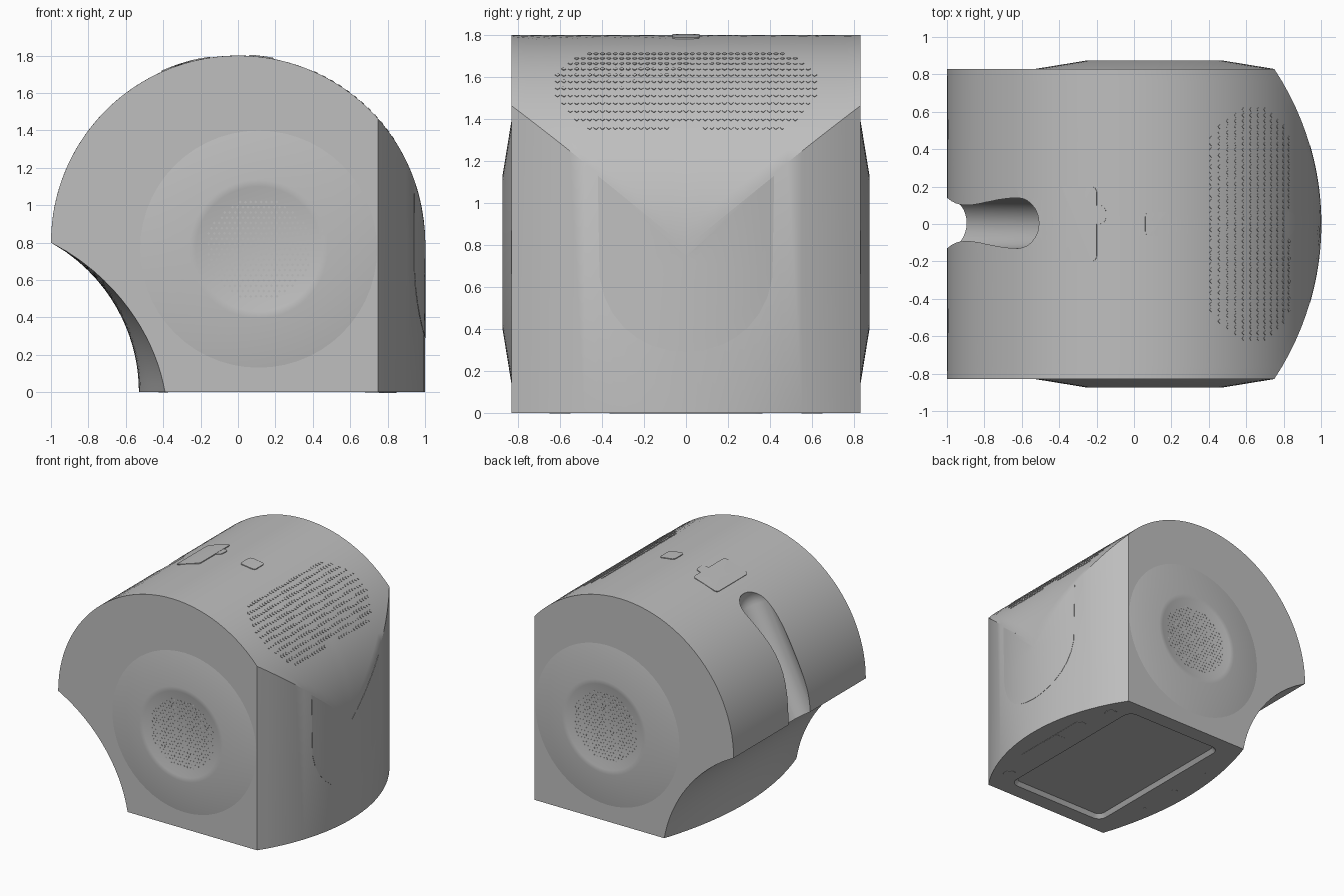
import bpy, bmesh, math
from mathutils import Vector, Matrix

cube = bpy.data.objects.get("Cube")
if cube:
    bpy.data.objects.remove(cube, do_unlink=True)

grey = bpy.data.materials.new("mid_grey")
grey.use_nodes = True
COLOUR = (0.52, 0.52, 0.52, 1)
grey.diffuse_color = COLOUR
grey.node_tree.nodes["Principled BSDF"].inputs["Base Color"].default_value = COLOUR

HALF = 0.83          # half depth of the body
AXIS = 0.8           # height of the round top's axis
DISC = (0.11, 0.765)  # centre of the side speakers


def make(name, bm, smooth=True):
    bmesh.ops.recalc_face_normals(bm, faces=bm.faces)
    mesh = bpy.data.meshes.new(name)
    bm.to_mesh(mesh)
    bm.free()
    mesh.materials.append(grey)
    ob = bpy.data.objects.new(name, mesh)
    bpy.context.collection.objects.link(ob)
    if smooth:
        smooth_shade(ob)
    return ob


def smooth_shade(ob):
    bpy.ops.object.select_all(action='DESELECT')
    ob.select_set(True)
    bpy.context.view_layer.objects.active = ob
    bpy.ops.object.shade_smooth_by_angle(angle=math.radians(30))


def back_x(y):
    """x of the bowed upright wall"""
    return -0.5 + math.sqrt(2.25 - y * y)


def crease_z(y):
    return AXIS + math.sqrt(max(0, 1 - min(1, back_x(y)) ** 2))


# Surface maps: flat (u, v) plus height h to a point on the body
def on_top(u, v, h):      # u = angle from the axis, v = y
    return Vector(((1 + h) * math.cos(u), v, AXIS + (1 + h) * math.sin(u)))


def on_wall(u, v, h):     # u = y, v = z
    return Vector((back_x(u) + h, u, v))


def on_base(u, v, h):
    return Vector((u, v, -h))


def rounded(cu, cv, wu, wv, r, n=5):
    """Rounded rectangle outline"""
    pts = []
    for k, (su, sv) in enumerate(((1, 1), (-1, 1), (-1, -1), (1, -1))):
        for i in range(n):
            a = math.pi / 2 * (k + i / (n - 1))
            pts.append((cu + su * (wu - r) + r * math.cos(a),
                        cv + sv * (wv - r) + r * math.sin(a)))
    return pts


def add_plate(bm, outline, surface, height, rings=1):
    """Thin plate that hugs a surface"""
    n = len(outline)
    cu, cv = (sum(p[i] for p in outline) / n for i in (0, 1))
    centre = bm.verts.new(surface(cu, cv, height))
    loops = []
    for k in range(1, rings + 1):
        f = k / rings
        loops.append([bm.verts.new(surface(cu + (u - cu) * f, cv + (v - cv) * f, height))
                      for u, v in outline])
    loops.append([bm.verts.new(surface(u, v, -0.004)) for u, v in outline])
    for i in range(n):
        j = (i + 1) % n
        bm.faces.new((centre, loops[0][i], loops[0][j]))
        for a, b in zip(loops, loops[1:]):
            bm.faces.new((a[i], b[i], b[j], a[j]))


def plate(name, outline, surface, height, rings=3):
    bm = bmesh.new()
    add_plate(bm, outline, surface, height, rings)
    return make(name, bm)


def cut(target, cutter):
    mod = target.modifiers.new("cut", 'BOOLEAN')
    mod.operation, mod.solver, mod.object = 'DIFFERENCE', 'EXACT', cutter
    bpy.context.view_layer.objects.active = target
    bpy.ops.object.modifier_apply(modifier=mod.name)
    bpy.data.objects.remove(cutter, do_unlink=True)


# Body: cross-sections lofted along y
def section(y):
    pts = []
    end = math.acos(min(1, back_x(y)))
    for i in range(41):                       # round top
        a = math.pi + (end - math.pi) * i / 40
        pts.append((math.cos(a), AXIS + math.sin(a)))
    pts[-1] = (back_x(y), max(crease_z(y), AXIS + 0.001))
    pts.append((back_x(y), 0))                # upright wall
    for i in range(16):                       # hollow under the overhang
        z = AXIS * i / 16
        x = -1.446 + math.sqrt(0.916 ** 2 - z * z)
        pts.append((x + 0.14 * (y / HALF) ** 2 * (1 - z / AXIS), z))
    return pts


bm = bmesh.new()
loops = []
for k in range(25):
    y = -HALF + 2 * HALF * k / 24
    loops.append([bm.verts.new((x, y, z)) for x, z in section(y)])
for a, b in zip(loops, loops[1:]):
    for i in range(len(a)):
        j = (i + 1) % len(a)
        bm.faces.new((a[i], a[j], b[j], b[i]))
bm.faces.new(loops[0])
bm.faces.new(loops[-1])
body = make("body", bm, False)

# Slot: round groove with a domed upper end
bm = bmesh.new()
top, low = Vector((-0.62, 0.005, 1.585)), Vector((-1.2, 0.005, 0.42))
axis = (top - low).normalized()
side = Vector((0, 1, 0))
frame = Matrix((side, axis.cross(side), axis)).transposed()
rings = [(low, 0.135)]
rings += [(top + axis * 0.135 * math.sin(a), 0.135 * math.cos(a))
          for a in (math.pi / 2 * i / 8 for i in range(8))]
loops = [[bm.verts.new(c + frame @ Vector((r * math.cos(t), r * math.sin(t), 0)))
          for t in (math.tau * i / 32 for i in range(32))] for c, r in rings]
for a, b in zip(loops, loops[1:]):
    for i in range(32):
        bm.faces.new((a[i], a[i - 1], b[i - 1], b[i]))
bm.faces.new(loops[0])
bm.faces.new(loops[-1])
cut(body, make("slot_cutter", bm, False))

# Base recess with sloping walls
bm = bmesh.new()
low_loop = [bm.verts.new((u, v, -0.02)) for u, v in rounded(0.19, 0, 0.46, 0.72, 0.08)]
high_loop = [bm.verts.new((u, v, 0.03)) for u, v in rounded(0.19, 0, 0.42, 0.68, 0.05)]
for i in range(len(low_loop)):
    bm.faces.new((low_loop[i], low_loop[i - 1], high_loop[i - 1], high_loop[i]))
bm.faces.new(low_loop)
bm.faces.new(high_loop)
cut(body, make("recess_cutter", bm, False))
smooth_shade(body)

# Side speakers: shallow turned cones with a dished, dotted centre
PROFILE = ((0.64, 0.829), (0.37, 0.873), (0.335, 0.871), (0.29, 0.857), (0, 0.857))
for name, s in (("front", -1), ("rear", 1)):
    bm = bmesh.new()
    verts = [bm.verts.new((DISC[0] + r, s * y, DISC[1])) for r, y in PROFILE]
    edges = [bm.edges.new(p) for p in zip(verts, verts[1:])]
    bmesh.ops.spin(bm, geom=verts + edges, cent=(DISC[0], 0, DISC[1]), axis=(0, 1, 0),
                   angle=math.tau, steps=56, use_duplicate=False)
    bmesh.ops.remove_doubles(bm, verts=bm.verts, dist=0.0001)
    make(name + "_speaker", bm)

    def on_disc(u, v, h, s=s):
        return Vector((DISC[0] + u, s * (0.857 + h), DISC[1] + v))

    bm = bmesh.new()
    step = 0.028
    for row in range(-10, 11):
        for col in range(-11, 12):
            u, v = (col + row % 2 / 2) * step, row * step
            if math.hypot(u, v) < 0.28:
                add_plate(bm, rounded(u, v, 0.008, 0.008, 0.008, 2), on_disc, 0.002)
    make(name + "_speaker_dots", bm, False)

# Upper grille: rows of dots on the round top
bm = bmesh.new()
for row in range(12):
    a = math.radians(34 + 31.5 * row / 11)
    edge = 0.615 - 0.2 * max(0, abs(row - 5.5) / 5.5 - 0.35)
    for col in range(-20, 21):
        y = col * 0.0306
        if abs(y) < edge and not (row == 0 and abs(y) < 0.08):
            add_plate(bm, rounded(a, y, 0.011, 0.011, 0.009, 2), on_top, 0.003)
make("upper_grille_dots", bm, False)

# Top button and hatch with its tab
mid = math.pi / 2
plate("top_button", rounded(mid - 0.125, 0, 0.065, 0.065, 0.025), on_top, 0.006)
plate("top_hatch", rounded(mid + 0.31, 0, 0.11, 0.2, 0.03), on_top, 0.006, 4)
plate("hatch_tab", rounded(mid + 0.19, 0.05, 0.04, 0.05, 0.035), on_top, 0.005)

# Rounded panel on the upright wall
steps = [math.pi * i / 16 for i in range(17)]
outline = [(0.42 * math.cos(t), crease_z(0.42 * math.cos(t)) - 0.012) for t in steps]
outline += [(-0.42 * math.cos(t), 0.78 - 0.49 * math.sin(t) ** 0.8) for t in steps[1:-1]]
plate("wall_panel", outline, on_wall, 0.002, 8)

# Base fittings
plate("base_switch", rounded(0.8, 0, 0.05, 0.36, 0.045), on_base, 0.002)
plate("base_switch_key", rounded(0.8, 0, 0.045, 0.09, 0.01), on_base, 0.003)
for name, x, y, r in (("foot_front", 0.73, -0.6, 0.05), ("foot_rear", 0.73, 0.6, 0.05),
                      ("screw_front", -0.4, -0.35, 0.015), ("screw_middle", -0.4, 0, 0.025),
                      ("screw_rear", -0.4, 0.35, 0.015)):
    plate(name, rounded(x, y, r, r, r), on_base, 0.002, 1)
